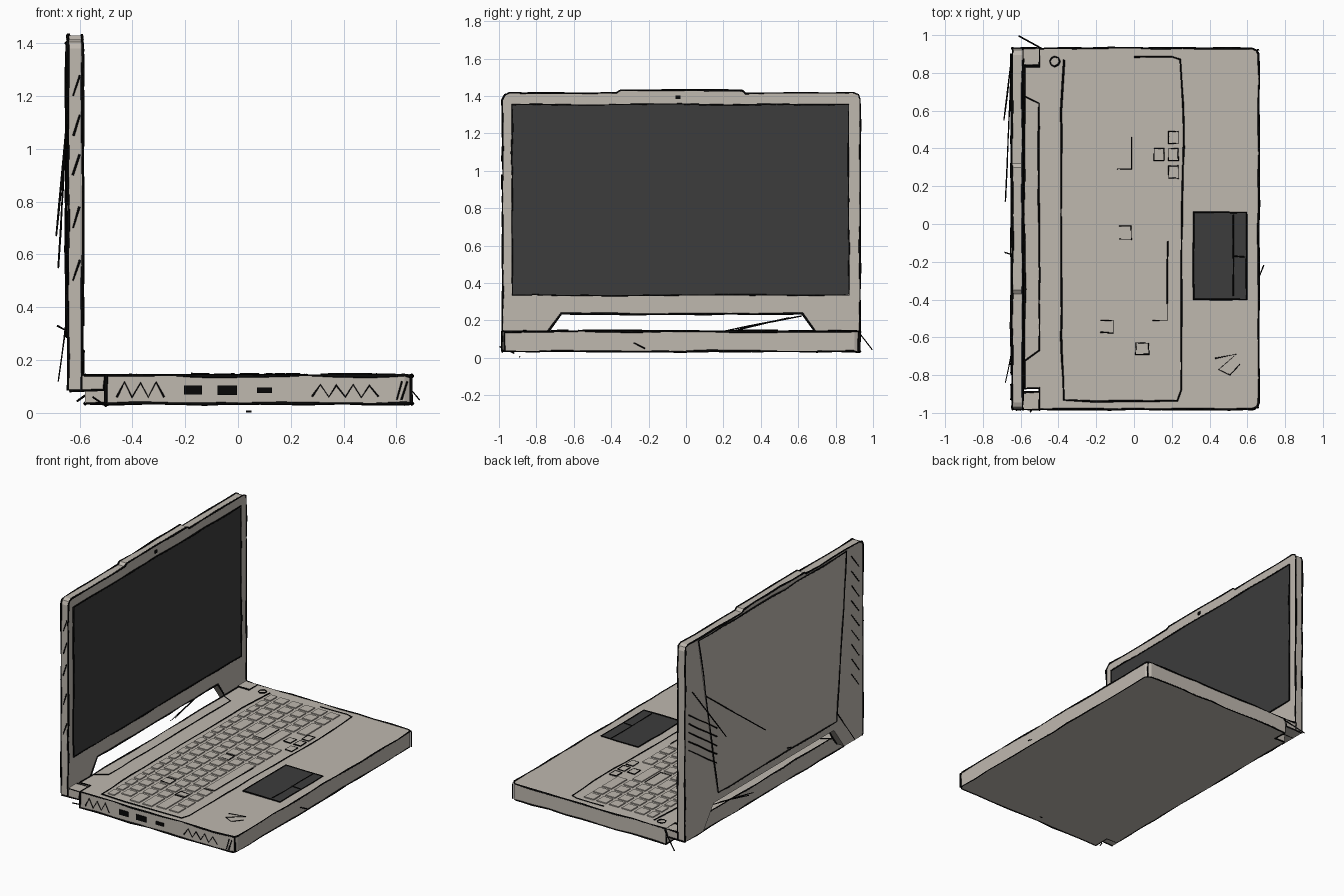
import bpy, bmesh, math, random
from mathutils import Vector

random.seed(4)


def material(name, r, g, b):
    m = bpy.data.materials.new(name)
    m.diffuse_color = (r, g, b, 1)
    return m


CASE = material("warm_grey", 0.52, 0.48, 0.43)
DARK = material("dark_grey", 0.045, 0.045, 0.045)
INK = material("ink_black", 0.002, 0.002, 0.002)


def finish(name, bm, mat):
    bmesh.ops.recalc_face_normals(bm, faces=bm.faces)
    me = bpy.data.meshes.new(name)
    bm.to_mesh(me)
    bm.free()
    me.materials.append(mat)
    ob = bpy.data.objects.new(name, me)
    bpy.context.collection.objects.link(ob)
    return ob


def prism(name, pts, depth, mat):
    """Extrude a closed 3D outline along the depth vector."""
    bm = bmesh.new()
    f = bm.faces.new([bm.verts.new(p) for p in pts])
    top = bmesh.ops.extrude_face_region(bm, geom=[f])["geom"]
    bmesh.ops.translate(bm, vec=depth, verts=[v for v in top if isinstance(v, bmesh.types.BMVert)])
    return finish(name, bm, mat)


def add_box(bm, lo, hi):
    vs = bmesh.ops.create_cube(bm, size=1)["verts"]
    for v in vs:
        v.co = Vector([lo[i] + (v.co[i] + 0.5) * (hi[i] - lo[i]) for i in range(3)])


def boxes(name, items, mat):
    bm = bmesh.new()
    for lo, hi in items:
        add_box(bm, lo, hi)
    return finish(name, bm, mat)


def strokes(name, lines, r=0.006, jitter=0.003):
    """Hand drawn ink lines: each entry is (points, closed)."""
    cu = bpy.data.curves.new(name, 'CURVE')
    cu.dimensions = '3D'
    cu.bevel_depth = r
    cu.bevel_resolution = 0
    cu.use_fill_caps = True
    cu.materials.append(INK)
    for pts, closed in lines:
        pts = [Vector(p) for p in pts]
        ring = pts + pts[:1] if closed else pts
        out = []
        for a, b in zip(ring, ring[1:]):
            n = max(1, round((b - a).length / 0.13))
            out += [a.lerp(b, i / n) for i in range(n)]
        if not closed:
            out.append(ring[-1])
        sp = cu.splines.new('POLY')
        sp.points.add(len(out) - 1)
        sp.use_cyclic_u = closed
        for q, p in zip(sp.points, out):
            j = [random.uniform(-jitter, jitter) for _ in range(3)]
            q.co = (p.x + j[0], p.y + j[1], p.z + j[2], 1)
            q.radius = random.uniform(0.6, 1.15)
    ob = bpy.data.objects.new(name, cu)
    bpy.context.collection.objects.link(ob)
    bpy.ops.object.select_all(action='DESELECT')
    ob.select_set(True)
    bpy.context.view_layer.objects.active = ob
    bpy.ops.object.convert(target='MESH')


def rect_xy(x0, x1, y0, y1, z):
    return [(x0, y0, z), (x1, y0, z), (x1, y1, z), (x0, y1, z)]


def rect_yz(x, y0, y1, z0, z1):
    return [(x, y0, z0), (x, y1, z0), (x, y1, z1), (x, y0, z1)]


# Base with notched rear corners for the hinges
BOT, TOP = 0.035, 0.14
base = [(-0.5, -0.98), (0.63, -0.98), (0.65, -0.97), (0.66, -0.95), (0.66, 0.90), (0.65, 0.92),
        (0.63, 0.93), (-0.5, 0.93), (-0.5, 0.83), (-0.58, 0.83), (-0.58, -0.87), (-0.5, -0.87)]
prism("base", [(x, y, BOT) for x, y in base], (0, 0, TOP - BOT), CASE)

# Lid: frame with a raised top tab and a trapezoid opening at the bottom
lid = [(0.93, 0.085), (0.93, 1.38), (0.92, 1.405), (0.895, 1.415), (0.32, 1.415), (0.30, 1.43),
       (-0.35, 1.43), (-0.37, 1.415), (-0.945, 1.415), (-0.97, 1.405), (-0.98, 1.38), (-0.98, 0.085),
       (-0.78, 0.085), (-0.74, 0.14), (-0.67, 0.235), (0.62, 0.235), (0.69, 0.14), (0.73, 0.085)]
prism("lid", [(-0.643, y, z) for y, z in lid], (0.053, 0, 0), CASE)
back = [(0.58, 0.29), (0.79, 1.40), (-0.80, 1.40), (-0.69, 0.29)]
prism("lid_back_panel", [(-0.648, y, z) for y, z in back], (0.006, 0, 0), CASE)
boxes("hinges", [((-0.60, y, 0.085), (-0.503, y + 0.09, 0.142)) for y in (-0.98, 0.84)], CASE)

# Screen and camera
boxes("screen", [((-0.592, -0.93, 0.335), (-0.587, 0.87, 1.355))], DARK)
boxes("camera", [((-0.592, -0.055, 1.383), (-0.584, -0.03, 1.403))], INK)

# Touchpad and side ports
boxes("touchpad", [((0.315, -0.40, 0.138), (0.595, 0.06, 0.144))], DARK)
ports = [(-0.17, 0.034, 0.017), (-0.04, 0.037, 0.018), (0.10, 0.028, 0.011)]
boxes("ports", [((x - w, -0.986, 0.086 - h), (x + w, -0.975, 0.086 + h)) for x, w, h in ports], INK)

# Keyboard rows: (x from, x to, start y, key widths running toward -y)
U = 0.0927
rows = [(-0.345, -0.298, 0.475, [1] * 15),
        (-0.275, -0.205, 0.475, [1.75] + [0.98] * 13),
        (-0.18, -0.11, 0.475, [1.5] + [1] * 12 + [1.5]),
        (-0.085, -0.015, 0.475, [2.25] + [1] * 11 + [1.75]),
        (0.008, 0.078, 0.475, [2.5] + [1] * 10 + [2.3]),
        (0.102, 0.172, 0.235, [1, 1, 1, 5, 1, 1, 1.1, 1.1])]
pad = [(r[0], r[1], 0.858, [1.03] * 4) for r in rows[:5]] + [(0.102, 0.172, 0.858, [1.03, 1.03, 2.06])]
keys = []
for x0, x1, y, widths in rows + pad:
    for w in widths:
        keys.append(((x0, y - w * U + 0.011, 0.138), (x1, y - 0.011, 0.147)))
        y -= w * U
arrows = [(0.133, 0.368), (0.208, 0.458), (0.208, 0.368), (0.208, 0.275)]
keys += [((x - 0.024, y - 0.03, 0.138), (x + 0.024, y + 0.03, 0.147)) for x, y in arrows]
boxes("keys", keys, CASE)

# Ink outlines of the base
strokes("base_outline", [([(x, y, z) for x, y in base], True) for z in (BOT, TOP)] +
        [([(x, y, BOT), (x, y, TOP)], False) for x, y in
         ((0.655, -0.973), (0.655, 0.923), (-0.5, -0.98), (-0.5, 0.93))])

# Ink outlines of the lid, hinges and screen
strokes("lid_outline", [([(x, y, z) for y, z in lid[:12]], False) for x in (-0.643, -0.59)] +
        [([(-0.59, y, z) for y, z in lid[12:]], False)] +
        [([(-0.649, y, z) for y, z in back], True)] +
        [([(-0.64, y, 0.085), (-0.51, y, 0.088), (-0.505, y, 0.14), (-0.585, y, 0.14)], False)
         for y in (-0.98, -0.89, 0.84, 0.93)])
strokes("screen_outline", [(rect_yz(-0.587, -0.93, 0.87, 0.335, 1.355), True)], 0.0055)

# Ink lines on the deck
tray = [(-0.37, 0.87), (-0.385, 0.6), (-0.385, -0.6), (-0.37, -0.93), (-0.2, -0.94), (0.23, -0.935),
        (0.25, -0.88), (0.25, -0.1), (0.26, 0.3), (0.265, 0.5), (0.245, 0.87), (0.2, 0.885), (0, 0.885)]
hood = [(-0.585, 0.68), (-0.505, 0.64), (-0.5, -0.67), (-0.585, -0.73)]
ring = [(-0.42 + 0.026 * math.cos(i * math.pi / 4), 0.86 + 0.026 * math.sin(i * math.pi / 4), 0.142)
        for i in range(8)]
strokes("deck_lines", [([(x, y, 0.142) for x, y in tray], False),
                       ([(x, y, 0.142) for x, y in hood], False),
                       (ring, True),
                       (rect_xy(0.315, 0.595, -0.40, 0.06, 0.144), True),
                       ([(0.525, -0.38, 0.145), (0.525, 0.05, 0.145)], False),
                       ([(0.525, -0.17, 0.145), (0.59, -0.175, 0.145)], False)], 0.005, 0.002)
strokes("arrow_key_outlines", [(rect_xy(x - 0.025, x + 0.025, y - 0.032, y + 0.032, 0.146), True)
                               for x, y in arrows], 0.004, 0.002)
strokes("key_accents", [([(-0.09, 0.29, 0.147), (-0.015, 0.29, 0.147), (-0.015, 0.46, 0.147)], False),
                        ([(0.1, -0.51, 0.147), (0.176, -0.51, 0.147), (0.178, -0.09, 0.147)], False),
                        (rect_xy(0.01, 0.078, -0.69, -0.63, 0.147), True),
                        (rect_xy(-0.18, -0.11, -0.575, -0.51, 0.147), False),
                        (rect_xy(-0.08, -0.015, -0.08, -0.01, 0.147), False)], 0.004, 0.002)


# Loose pen marks: zigzags on the side, deck and lid back, plus stray lines
def zigzag(x0, x1, z0, z1, n):
    return [(x0 + (x1 - x0) * i / n, -0.983, z1 if i % 2 else z0) for i in range(n + 1)]


marks = [(zigzag(-0.46, -0.28, 0.06, 0.115, 6), False), (zigzag(0.28, 0.53, 0.06, 0.105, 8), False),
         ([(0.43, -0.71, 0.142), (0.54, -0.69, 0.142), (0.45, -0.77, 0.142), (0.51, -0.80, 0.142),
           (0.56, -0.74, 0.142)], False)]
marks += [([(0.60 + i * 0.02, -0.983, 0.05), (0.62 + i * 0.02, -0.983, 0.12)], False) for i in range(2)]
for i in range(9):
    z = 0.45 + i * 0.1
    marks.append(([(-0.65, -0.93, z), (-0.65, -0.85, z + 0.1)], False))
for z in (0.9, 1.05, 1.2, 0.5, 0.7):
    marks.append(([(-0.625, -0.983, z), (-0.60, -0.983, z + 0.08)], False))
for i in range(5):
    z = 0.5 + i * 0.06
    marks.append(([(-0.65, 0.90, z + 0.2), (-0.655, 0.60, z)], False))
strokes("pen_marks", marks, 0.004, 0.002)
strokes("stray_lines", [([(-0.61, 0.995, 0.045), (-0.49, 0.93, 0.13)], False),
                        ([(-0.688, 0.55, 0.67), (-0.65, 0.86, 1.08)], False),
                        ([(-0.68, 0.12, 0.55), (-0.655, 0.72, 1.0)], False),
                        ([(-0.68, -0.84, 0.12), (-0.65, -0.69, 0.35)], False),
                        ([(-0.685, -0.15, 0.33), (-0.65, -0.16, 0.31)], False),
                        ([(0.687, -0.22, 0.05), (0.662, -0.28, 0.08)], False),
                        ([(-0.64, 0.62, 0.225), (-0.64, 0.19, 0.14)], False),
                        ([(-0.64, 0.55, 0.215), (-0.64, 0.24, 0.14)], False),
                        ([(-0.55, -0.995, 0.06), (-0.50, -0.92, 0.025)], False),
                        ([(0.03, -0.89, 0.006), (0.05, -0.89, 0.006)], False)], 0.004, 0.001)
